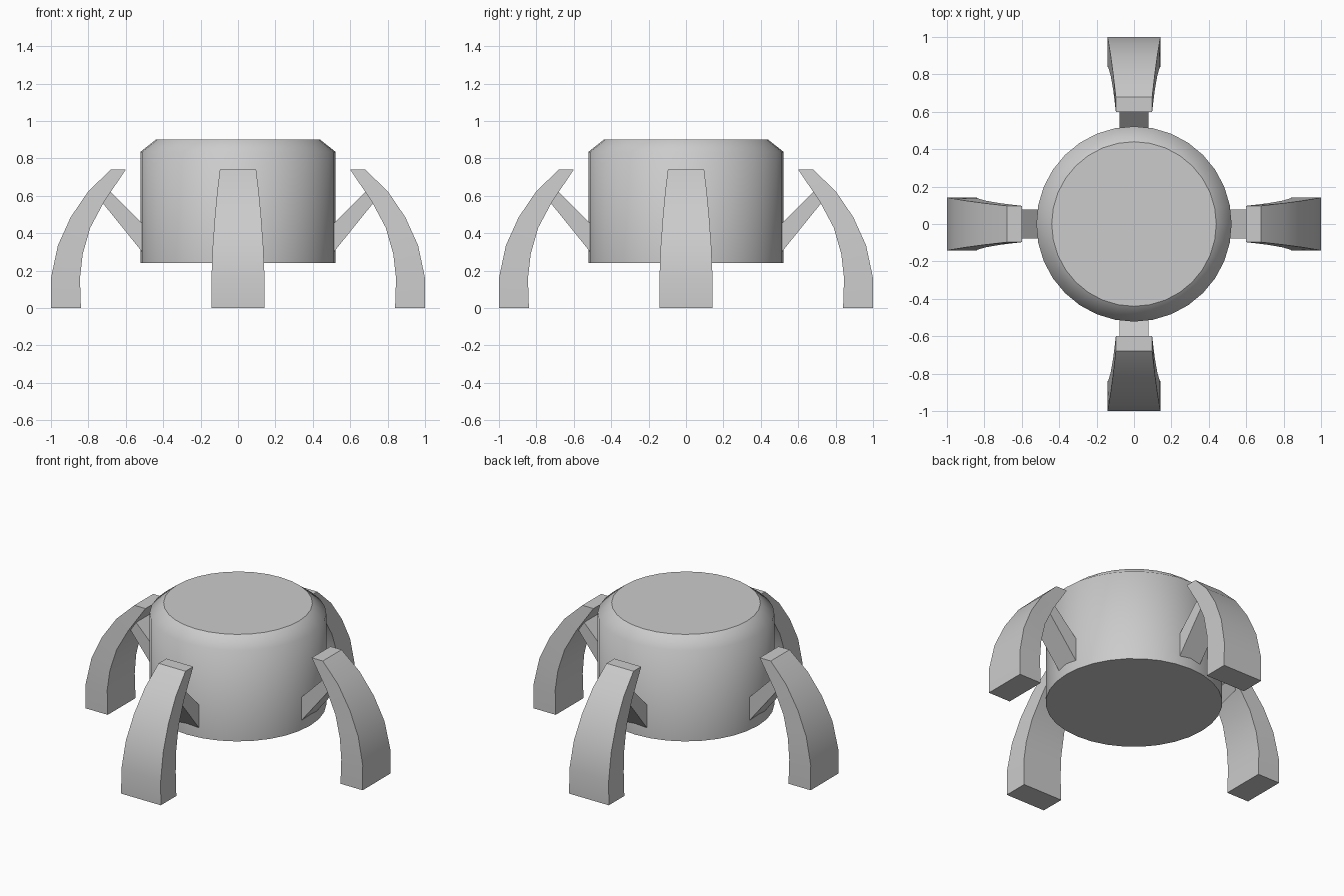
import bpy, bmesh, math
from mathutils import Matrix

cube = bpy.data.objects.get("Cube")
if cube:
    bpy.data.objects.remove(cube, do_unlink=True)

grey = bpy.data.materials.new("light_grey")
grey.use_nodes = True
grey.diffuse_color = (0.6, 0.6, 0.6, 1)
grey.node_tree.nodes["Principled BSDF"].inputs["Base Color"].default_value = (0.6, 0.6, 0.6, 1)


def finish(name, bm, turn=0.0):
    bmesh.ops.recalc_face_normals(bm, faces=bm.faces)
    bm.transform(Matrix.Rotation(turn, 4, "Z"))
    mesh = bpy.data.meshes.new(name)
    bm.to_mesh(mesh)
    bm.free()
    mesh.materials.append(grey)
    obj = bpy.data.objects.new(name, mesh)
    bpy.context.collection.objects.link(obj)


def loft(bm, rings):
    """Skin rings of equal length; sides are smooth, end caps sharp."""
    loops = [[bm.verts.new(p) for p in ring] for ring in rings]
    n = len(loops[0])
    for a, b in zip(loops, loops[1:]):
        for i in range(n):
            j = (i + 1) % n
            bm.faces.new((a[i], a[j], b[j], b[i])).smooth = True
    for cap in (loops[0], loops[-1]):
        for edge in bm.faces.new(cap).edges:
            edge.smooth = False
    return loops


# Round body with a softened top rim
def circle(r, z, n=32):
    return [(r * math.cos(math.tau * i / n), r * math.sin(math.tau * i / n), z) for i in range(n)]


bm = bmesh.new()
loft(bm, [circle(0.522, 0.24), circle(0.522, 0.835), circle(0.44, 0.9)])
finish("body", bm)


# Bars running outward: each station is inner (x, z), outer (x, z), half width
def bar(name, stations, turn):
    bm = bmesh.new()
    rings = [[(xi, -w, zi), (xo, -w, zo), (xo, w, zo), (xi, w, zi)]
             for (xi, zi), (xo, zo), w in stations]
    loops = loft(bm, rings)
    for a, b in zip(loops, loops[1:]):
        for u, v in zip(a, b):
            bm.edges.get((u, v)).smooth = False
    finish(name, bm, turn)


LEG = [
    ((0.84, 0), (1.0, 0), 0.143),
    ((0.845, 0.16), (1.0, 0.16), 0.142),
    ((0.83, 0.29), (0.963, 0.335), 0.135),
    ((0.79, 0.43), (0.895, 0.485), 0.124),
    ((0.715, 0.57), (0.80, 0.625), 0.111),
    ((0.60, 0.74), (0.68, 0.74), 0.097),
]
STRUT = [
    ((0.50, 0.285), (0.50, 0.44), 0.078),
    ((0.73, 0.57), (0.69, 0.63), 0.078),
]
for i, side in enumerate(("left", "back", "right", "front")):
    bar(side + "_leg", LEG, i * math.pi / 2)
    bar(side + "_strut", STRUT, i * math.pi / 2)
